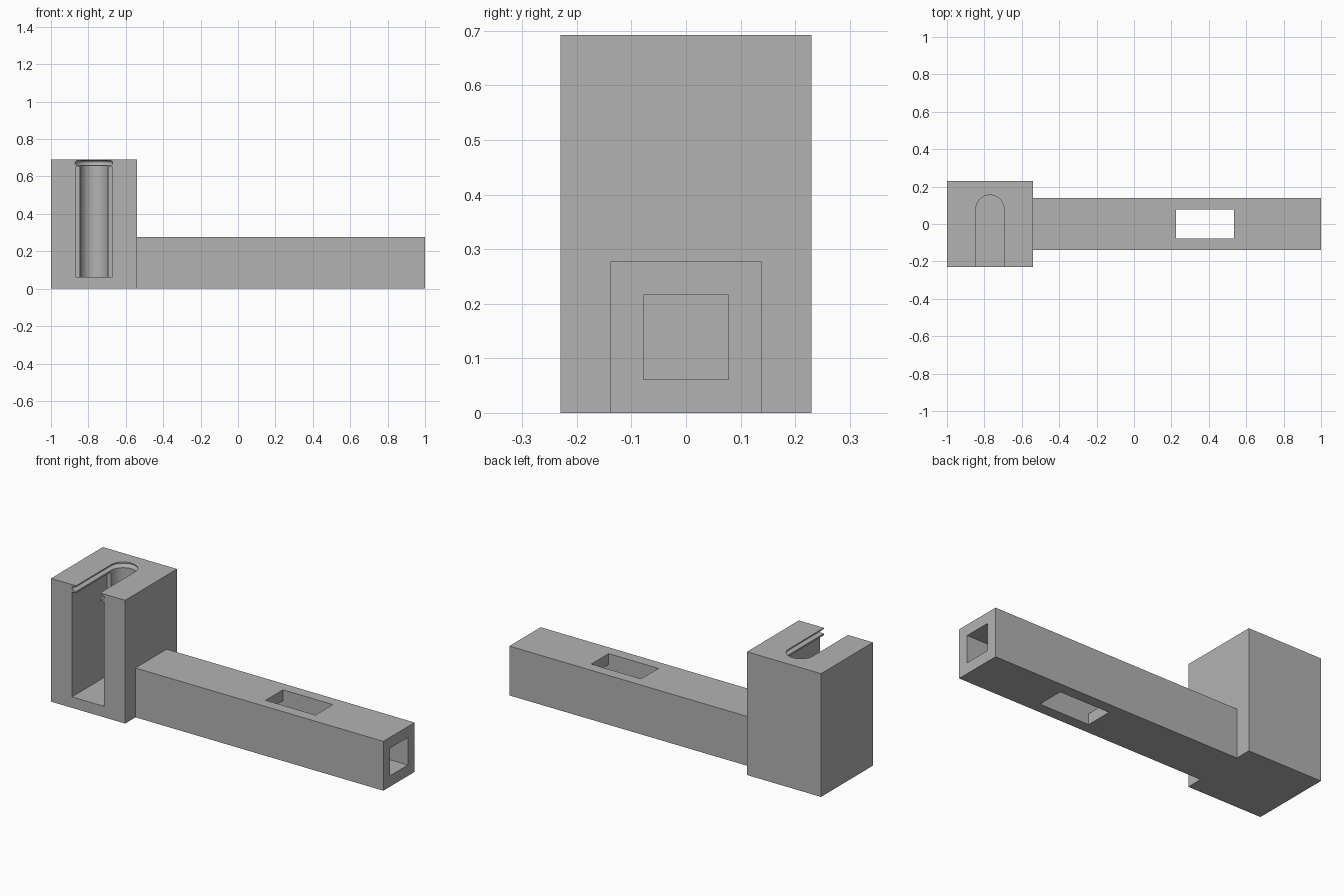
import bpy, bmesh, math

if "Cube" in bpy.data.objects:
    bpy.data.objects.remove(bpy.data.objects["Cube"], do_unlink=True)

grey = bpy.data.materials.new("plain_grey")
grey.use_nodes = True
grey.diffuse_color = (0.45, 0.45, 0.45, 1)
grey.node_tree.nodes["Principled BSDF"].inputs["Base Color"].default_value = (0.45, 0.45, 0.45, 1)

SLOT_X, ARC_Y = -0.77, 0.08     # centre of the slot's rounded end
WALL, BORE = 0.0615, 0.077      # wall thickness, bore half width
TOP = 0.692


def add_object(name, bm):
    bmesh.ops.recalc_face_normals(bm, faces=bm.faces)
    mesh = bpy.data.meshes.new(name)
    bm.to_mesh(mesh)
    bm.free()
    mesh.materials.append(grey)
    ob = bpy.data.objects.new(name, mesh)
    bpy.context.collection.objects.link(ob)
    return ob


def box(name, x, y, z):
    bm = bmesh.new()
    bmesh.ops.create_cube(bm, size=1)
    for v in bm.verts:
        v.co = [a + (c + 0.5) * (b - a) for c, (a, b) in zip(v.co, (x, y, z))]
    return add_object(name, bm)


def u_slab(name, layers, steps=32):
    """Loft of U outlines, open to the front; layers are (half width, z)."""
    bm = bmesh.new()
    rings = []
    for r, z in layers:
        outline = [(r, -0.3 - ARC_Y)]
        outline += [(r * math.cos(math.pi * i / steps), r * math.sin(math.pi * i / steps))
                    for i in range(steps + 1)]
        outline += [(-r, -0.3 - ARC_Y)]
        rings.append([bm.verts.new((SLOT_X + x, ARC_Y + y, z)) for x, y in outline])
    n = len(rings[0])
    for low, high in zip(rings, rings[1:]):
        for i in range(n):
            j = (i + 1) % n
            bm.faces.new((low[i], low[j], high[j], high[i]))
    bm.faces.new(rings[0])
    bm.faces.new(rings[-1])
    return add_object(name, bm)


def combine(body, other, operation):
    mod = body.modifiers.new(other.name, "BOOLEAN")
    mod.operation, mod.solver, mod.object = operation, "EXACT", other
    bpy.context.view_layer.objects.active = body
    bpy.ops.object.modifier_apply(modifier=mod.name)
    bpy.data.objects.remove(other, do_unlink=True)


# Upright block with the long arm
body = box("holder_body", (-1, -0.54), (-0.23, 0.23), (0, TOP))
arm = box("arm", (-0.56, 1), (-0.1385, 0.1385), (0, 0.277))
combine(body, arm, "UNION")

# Slot in the block: round-ended channel, wider recess, rounded groove near the top
channel = u_slab("slot_channel", [(0.075, WALL), (0.075, TOP + 0.1)])
recess = box("slot_recess", (SLOT_X - 0.1, SLOT_X + 0.1), (-0.3, ARC_Y), (WALL, 0.65))
edge = [math.pi * (k / 8 - 0.5) for k in range(9)]
groove = u_slab("slot_groove", [(0.088 + 0.0125 * math.cos(a), 0.6725 + 0.0125 * math.sin(a))
                                for a in edge])

# Hollow through the arm, and the window across it
bore = box("arm_bore", (SLOT_X, 1.1), (-BORE - 0.001, BORE + 0.001), (WALL, 0.2155))
window = box("arm_window", (0.225, 0.535), (-BORE, BORE), (-0.1, 0.4))

for cutter in (channel, recess, groove, bore, window):
    combine(body, cutter, "DIFFERENCE")

# Smooth the round end, keep the corners sharp
bpy.ops.object.select_all(action="DESELECT")
body.select_set(True)
bpy.context.view_layer.objects.active = body
bpy.ops.object.shade_smooth_by_angle(angle=math.radians(30))
